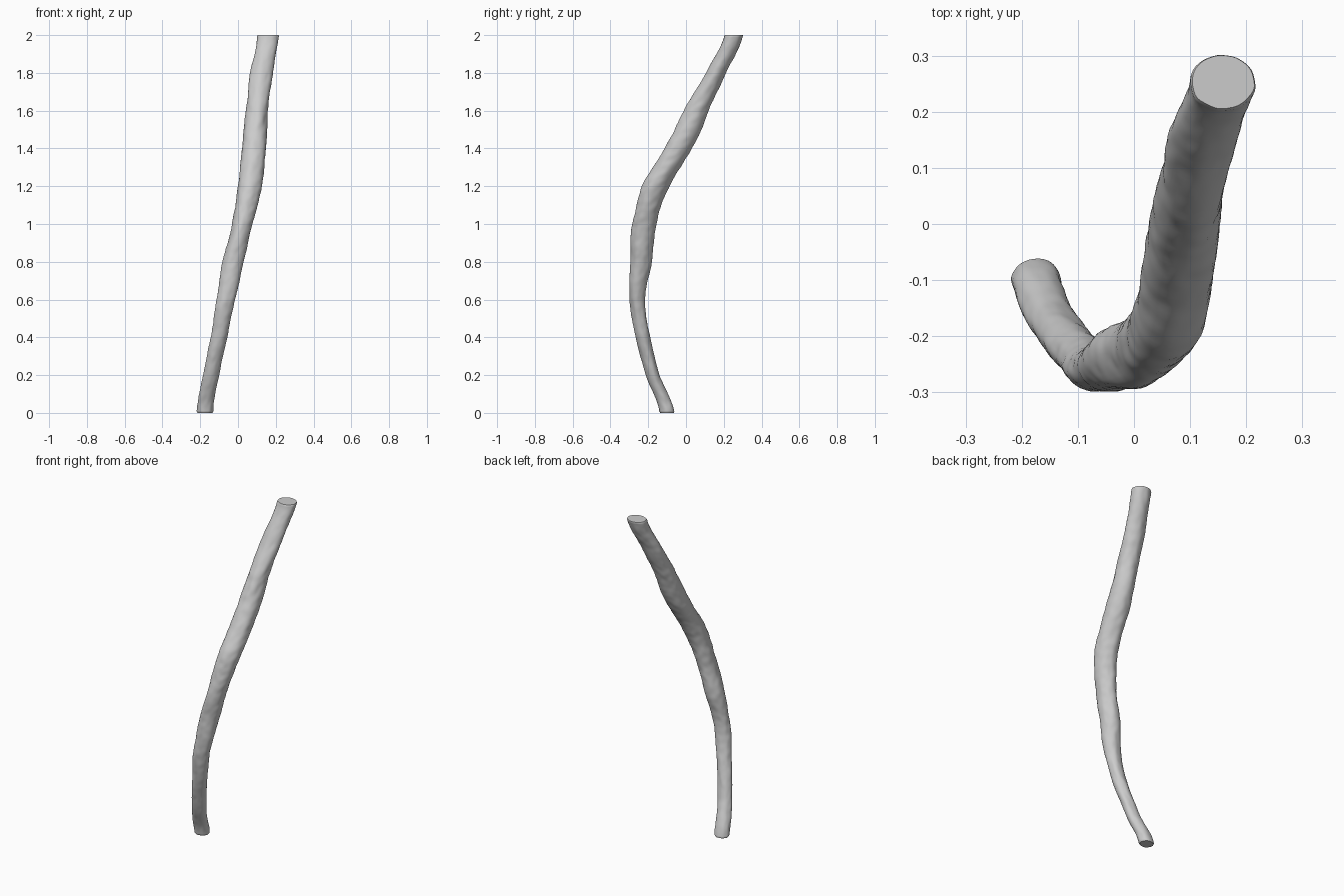
import bpy
import bmesh
import math
from mathutils import Vector, noise

if "Cube" in bpy.data.objects:
    bpy.data.objects.remove(bpy.data.objects["Cube"], do_unlink=True)

SIDES = 40
RINGS = 180
HEIGHT = 2.0

# Evenly spaced stations from base to tip: centre x, centre y, half width x, half width y
STATIONS = [
    (-.175, -.10, .044, .040),
    (-.144, -.175, .042, .037),
    (-.10, -.228, .043, .038),
    (-.065, -.258, .049, .041),
    (-.025, -.238, .056, .056),
    (.022, -.22, .054, .064),
    (.063, -.16, .063, .070),
    (.085, -.04, .063, .073),
    (.10, .055, .059, .066),
    (.125, .158, .058, .054),
    (.159, .253, .058, .050),
]


def station_at(t):
    """Smooth spline through the stations, with t running from base to tip."""
    last = len(STATIONS) - 1
    place = t * last
    i = min(int(place), last - 1)
    u = place - i
    a, b, c, d = (Vector(STATIONS[min(max(k, 0), last)])
                  for k in (i - 1, i, i + 1, i + 2))
    return (b * 2 + (c - a) * u
            + (a * 2 - b * 5 + c * 4 - d) * u ** 2
            + (b * 3 - a - c * 3 + d) * u ** 3) / 2


def bark_bump(direction, z):
    """Relative swelling of the bark: broad lumps plus fine wrinkles."""
    broad = noise.noise(Vector((direction.x, direction.y, z * 7)))
    fine = noise.noise(Vector((direction.x * 2, direction.y * 2, z * 28)))
    return 1 + broad * .10 + fine * .045


def add_ring(bm, t, shrink=1.0):
    """One level cross-section of the branch."""
    cx, cy, half_x, half_y = station_at(t)
    z = t * HEIGHT
    ring = []
    for k in range(SIDES):
        angle = math.tau * k / SIDES
        direction = Vector((math.cos(angle), math.sin(angle)))
        swell = bark_bump(direction, z) * shrink
        ring.append(bm.verts.new((cx + direction.x * half_x * swell,
                                  cy + direction.y * half_y * swell, z)))
    return ring


def make_material(name, colour):
    material = bpy.data.materials.new(name)
    material.use_nodes = True
    material.diffuse_color = colour
    shader = next(n for n in material.node_tree.nodes
                  if n.type == "BSDF_PRINCIPLED")
    shader.inputs["Base Color"].default_value = colour
    shader.inputs["Roughness"].default_value = .8
    return material


# Bent branch, with level cut ends and slightly softened rims
bm = bmesh.new()
rings = [add_ring(bm, 0, .90)]
rings += [add_ring(bm, max(k / RINGS, .004)) for k in range(RINGS)]
rings += [add_ring(bm, .997), add_ring(bm, 1, .95)]
for lower, upper in zip(rings, rings[1:]):
    for k in range(SIDES):
        n = (k + 1) % SIDES
        bm.faces.new((lower[k], lower[n], upper[n], upper[k]))
bm.faces.new(list(reversed(rings[0])))
bm.faces.new(rings[-1])
bmesh.ops.remove_doubles(bm, verts=bm.verts, dist=.00001)
bmesh.ops.recalc_face_normals(bm, faces=bm.faces)

mesh = bpy.data.meshes.new("branch")
bm.to_mesh(mesh)
bm.free()
mesh.materials.append(make_material("plain grey", (.6, .6, .6, 1)))

branch = bpy.data.objects.new("branch", mesh)
bpy.context.collection.objects.link(branch)
bpy.ops.object.select_all(action="DESELECT")
branch.select_set(True)
bpy.context.view_layer.objects.active = branch
bpy.ops.object.shade_smooth_by_angle(angle=math.radians(40))
